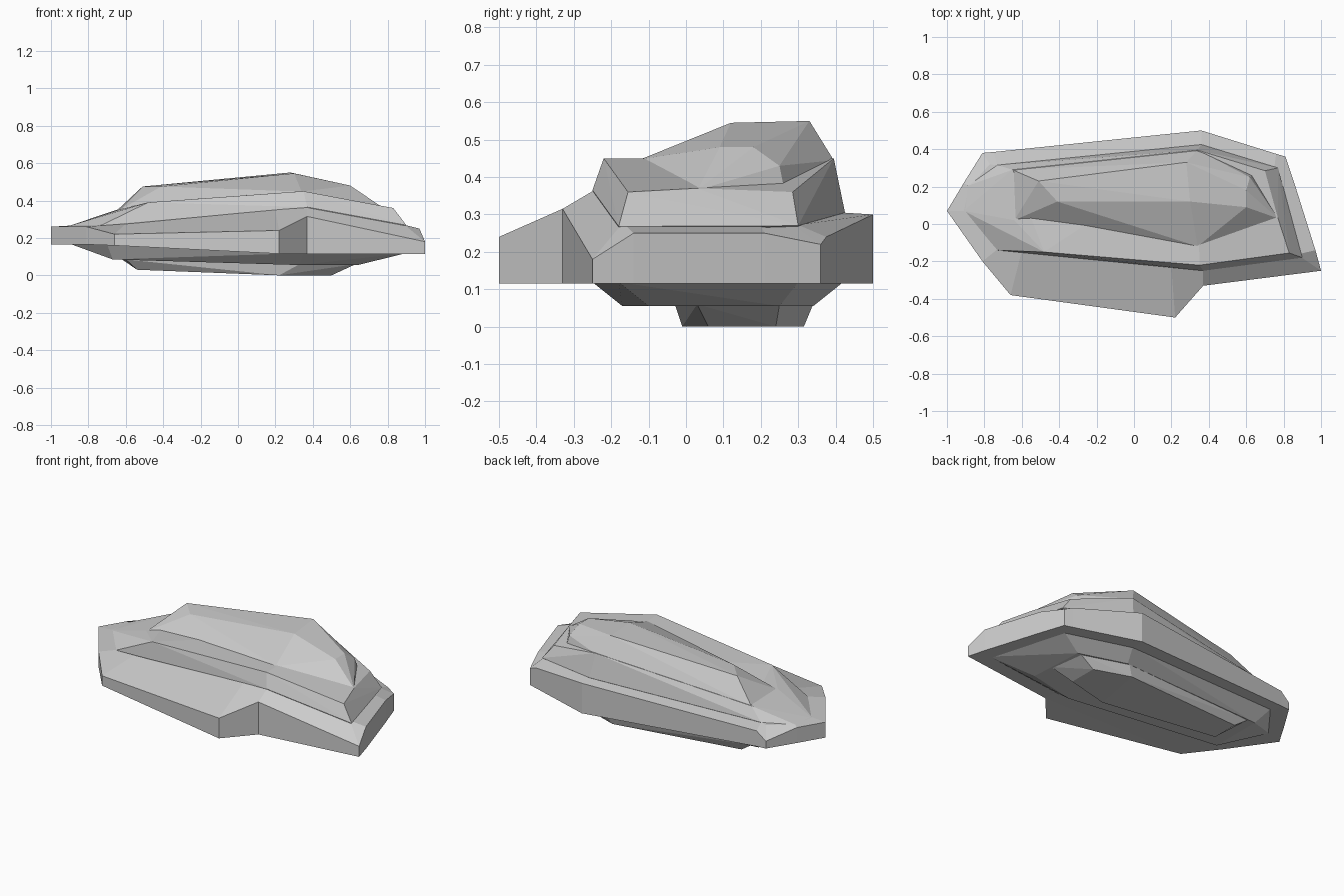
import bpy, bmesh

if "Cube" in bpy.data.objects:
    bpy.data.objects.remove(bpy.data.objects["Cube"])

stone = bpy.data.materials.new("grey stone")
stone.diffuse_color = (0.6, 0.6, 0.6, 1)
stone.use_nodes = True
stone.node_tree.nodes["Principled BSDF"].inputs["Base Color"].default_value = stone.diffuse_color


def finish(bm, name):
    bmesh.ops.recalc_face_normals(bm, faces=bm.faces)
    me = bpy.data.meshes.new(name)
    bm.to_mesh(me)
    bm.free()
    me.materials.append(stone)
    ob = bpy.data.objects.new(name, me)
    bpy.context.collection.objects.link(ob)
    return ob


def hull(name, points):
    """Faceted convex chunk of rock around a few corner points."""
    bm = bmesh.new()
    for p in points:
        bm.verts.new(p)
    res = bmesh.ops.convex_hull(bm, input=bm.verts)
    loose = [v for v in bm.verts if not v.link_faces]
    bmesh.ops.delete(bm, geom=loose, context='VERTS')
    bmesh.ops.dissolve_limit(bm, angle_limit=0.03, verts=bm.verts, edges=bm.edges)
    finish(bm, name)


def loft(name, rings):
    """Closed solid through rings with equal point counts."""
    bm = bmesh.new()
    loops = [[bm.verts.new(p) for p in r] for r in rings]
    n = len(loops[0])
    for a, b in zip(loops, loops[1:]):
        for i in range(n):
            j = (i + 1) % n
            bm.faces.new((a[i], a[j], b[j], b[i]))
    caps = [bm.faces.new(loops[0]), bm.faces.new(loops[-1])]
    bmesh.ops.triangulate(bm, faces=caps)
    finish(bm, name)


def under_z(x):
    """Underside of the ledge: flat on the right, rising to the left."""
    return 0.115 + min(0.05, max(0.0, (0.23 - x) * 0.05))


# Wide ledge: vertical rim, then a sloping top up to the middle tier
rim = [(-1, .07, .26), (-.91, .22, .26), (-.81, .38, .21), (-.75, .385, .26),
       (.36, .50, .30), (.76, .375, .24), (.81, .36, .22), (.86, .21, .25),
       (.97, -.14, .25), (1, -.25, .18), (.37, -.33, .315), (.22, -.50, .24),
       (-.66, -.38, .22), (-.81, -.20, .26)]
inner = [(-.91, .07, .265), (-.88, .20, .267), (-.77, .32, .275), (-.73, .31, .28),
         (.36, .42, .305), (.75, .30, .272), (.765, .29, .27), (.78, .20, .27),
         (.885, -.16, .27), (.89, -.175, .27), (.37, -.245, .365), (.20, -.235, .35),
         (-.60, -.145, .277), (-.73, -.135, .267)]
bottom = [(x, y, under_z(x)) for x, y, z in rim]
loft("ledge", [bottom, rim, inner])

# Middle tier with a steep front wall and a terrace on top
foot = [(-.91, .07, .262), (-.73, -.14, .268), (.37, -.25, .365), (.90, -.18, .268),
        (.77, .30, .27), (.36, .425, .305), (-.73, .315, .28), (-.90, .20, .262)]
terrace = [(-.48, -.15, .39), (.35, -.22, .45), (.83, -.155, .36), (.77, .03, .37),
           (.70, .285, .36), (.34, .395, .45), (-.65, .29, .35), (-.64, .02, .35)]
buried = [(x * .8, y * .8, .2) for x, y, z in foot]
hull("middle_tier", foot + terrace + buried)

# Crown
crown_foot = [(-.64, .02, .345), (.34, -.12, .448), (.77, .03, .365),
              (.63, .26, .38), (.34, .395, .445), (-.65, .29, .345)]
crown_top = [(-.41, .12, .475), (.30, .12, .545), (.60, .09, .48), (.60, .18, .48),
             (.62, .25, .43), (.28, .33, .55), (-.51, .23, .475)]
hull("crown", crown_foot + crown_top + [(x * .8, y * .8 + .02, .3) for x, y, z in crown_foot])

# Underside, narrowing in two steps
belly_top = [(-.90, .10), (-.70, -.13), (.35, -.25), (.90, -.18),
             (.76, .30), (.36, .42), (-.73, .32)]
belly_low = [(-.67, -.08, .085), (.33, -.17, .055), (.64, -.10, .055),
             (.62, .25, .055), (.33, .34, .055), (-.67, .25, .085)]
hull("upper_belly", [(x, y, under_z(x) + .004) for x, y in belly_top] + belly_low)

keel_top = [(-.60, .02, .085), (.33, -.03, .06), (.63, .03, .06),
            (.60, .25, .06), (.32, .34, .06), (-.62, .25, .085)]
keel_low = [(-.54, .06, .03), (.22, -.01, 0), (.50, .06, 0),
            (.50, .24, 0), (.28, .315, 0), (-.54, .23, .03)]
hull("lower_belly", keel_top + keel_low)
